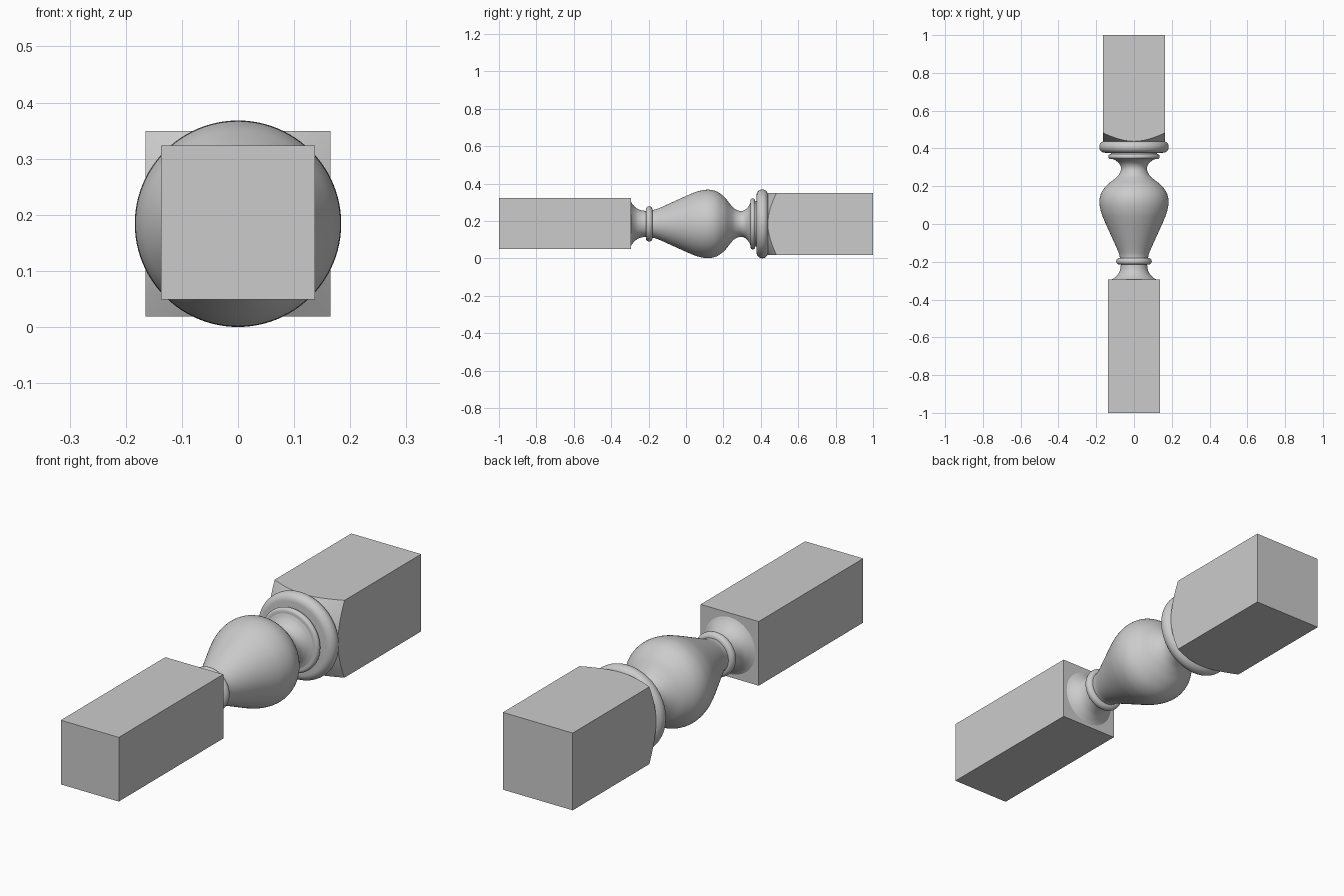
import bpy, bmesh
from math import sin, cos, pi, radians
from mathutils import Vector

if "Cube" in bpy.data.objects:
    bpy.data.objects.remove(bpy.data.objects["Cube"])

CZ = 0.184          # height of the turning axis
SEG = 96            # segments around the axis


def spline(pts, steps=6):
    """Smooth (y, r) curve through the given points."""
    p = [Vector(q) for q in pts]
    p = [2 * p[0] - p[1]] + p + [2 * p[-1] - p[-2]]
    out = []
    for a, b, c, d in zip(p, p[1:], p[2:], p[3:]):
        for i in range(steps):
            t = i / steps
            out.append(0.5 * (2 * b + (c - a) * t + (2 * a - 5 * b + 4 * c - d) * t * t
                              + (3 * b - a - 3 * c + d) * t ** 3))
    return [tuple(v) for v in out] + [tuple(pts[-1])]


def bead(y, half, r, n=14):
    """Half-round moulding whose outermost radius is r."""
    return [(y - half * cos(pi * i / n), r - half + half * sin(pi * i / n))
            for i in range(n + 1)]


def square(half, t):
    return half / max(abs(cos(t)), abs(sin(t)))


def loft(name, rings):
    """Skin rings given as functions angle -> (y, r), and cap both ends."""
    bm = bmesh.new()
    loops = []
    for ring in rings:
        loop = []
        for i in range(SEG):
            t = 2 * pi * i / SEG
            y, r = ring(t)
            loop.append(bm.verts.new((r * cos(t), y, CZ + r * sin(t))))
        loops.append(loop)
    for a, b in zip(loops, loops[1:]):
        for i in range(SEG):
            j = (i + 1) % SEG
            bm.faces.new((a[i], a[j], b[j], b[i]))
    bm.faces.new(loops[0])
    bm.faces.new(loops[-1])
    bmesh.ops.recalc_face_normals(bm, faces=bm.faces)
    mesh = bpy.data.meshes.new(name)
    bm.to_mesh(mesh)
    bm.free()
    ob = bpy.data.objects.new(name, mesh)
    bpy.context.collection.objects.link(ob)
    bpy.ops.object.select_all(action='DESELECT')
    ob.select_set(True)
    bpy.context.view_layer.objects.active = ob
    bpy.ops.object.shade_smooth_by_angle(angle=radians(32))
    return ob


def lathe(name, profile):
    return loft(name, [lambda t, q=q: q for q in profile])


# Plain square block at the front end
bpy.ops.mesh.primitive_cube_add(size=1, location=(0, -0.6475, CZ + 0.002))
front_block = bpy.context.object
front_block.name = "front_block"
front_block.scale = (0.274, 0.705, 0.274)

# Larger square block at the back, its inner end turned to a cone
H = 0.165
loft("back_block", [
    lambda t: (0.41, 0.12),
    lambda t: (0.438 + (square(H, t) - H) * 0.66, square(H, t)),
    lambda t: (1.0, square(H, t)),
])

# Turned parts between the blocks
lathe("front_cove", spline([(-0.296, 0.122), (-0.285, 0.104), (-0.265, 0.084),
                            (-0.24, 0.073), (-0.21, 0.069)]))
lathe("front_ring", bead(-0.197, 0.018, 0.094))
lathe("vase", spline([(-0.20, 0.074), (-0.17, 0.076), (-0.14, 0.086), (-0.06, 0.122),
                      (0.02, 0.158), (0.07, 0.176), (0.12, 0.183), (0.165, 0.173),
                      (0.205, 0.144), (0.235, 0.107), (0.26, 0.081), (0.29, 0.069),
                      (0.315, 0.075), (0.335, 0.095), (0.345, 0.116)]))
lathe("thin_ring", bead(0.357, 0.013, 0.136))
lathe("ring_fillet", [(0.36, 0.122), (0.40, 0.122)])
lathe("large_ring", bead(0.408, 0.031, 0.184))
